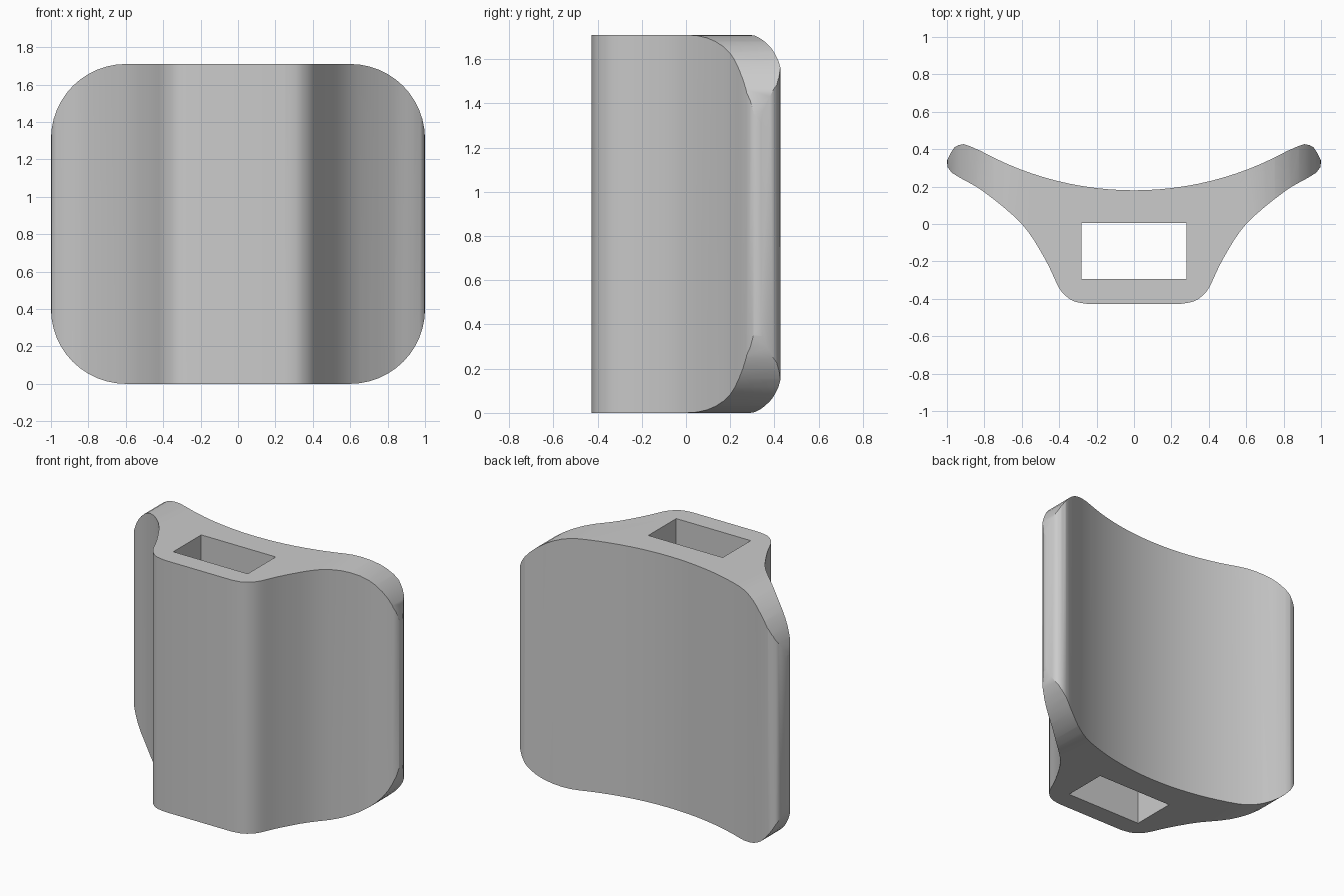
import bpy, bmesh, math
from mathutils import Vector

default = bpy.data.objects.get("Cube")
if default:
    bpy.data.objects.remove(default, do_unlink=True)

HEIGHT = 1.71
CORNER = 0.4

grey = bpy.data.materials.new("plain_grey")
grey.use_nodes = True
grey.diffuse_color = (0.6, 0.6, 0.6, 1)
grey.node_tree.nodes["Principled BSDF"].inputs["Base Color"].default_value = (0.6, 0.6, 0.6, 1)


def prism(name, outline, depth):
    """Extrude a closed outline of 3D points along a vector."""
    bm = bmesh.new()
    face = bm.faces.new([bm.verts.new(p) for p in outline])
    ext = bmesh.ops.extrude_face_region(bm, geom=[face])
    moved = [v for v in ext["geom"] if isinstance(v, bmesh.types.BMVert)]
    bmesh.ops.translate(bm, verts=moved, vec=depth)
    bmesh.ops.recalc_face_normals(bm, faces=bm.faces)
    mesh = bpy.data.meshes.new(name)
    bm.to_mesh(mesh)
    bm.free()
    mesh.materials.append(grey)
    obj = bpy.data.objects.new(name, mesh)
    bpy.context.collection.objects.link(obj)
    return obj


def smooth_path(points, steps=4):
    """Catmull-Rom curve through the points."""
    pts = [Vector(p) for p in points]
    pts = [2 * pts[0] - pts[1]] + pts + [2 * pts[-1] - pts[-2]]
    path = []
    for a, b, c, d in zip(pts, pts[1:], pts[2:], pts[3:]):
        for i in range(steps):
            t = i / steps
            path.append(0.5 * (2 * b + (c - a) * t + (2 * a - 5 * b + 4 * c - d) * t * t
                               + (3 * b - a - 3 * c + d) * t ** 3))
    return path + [pts[-2]]


# Half plan: shallow back arc, rounded wing tip, flared side, rounded front
R = 1.7
back = [Vector((x, 0.18 + R - math.sqrt(R * R - x * x)))
        for x in (0.82 * i / 12 for i in range(13))]
tip = [Vector(p) for p in ((0.88, 0.417), (0.91, 0.427), (0.94, 0.421), (0.96, 0.41),
                           (0.98, 0.38), (1.0, 0.34), (0.997, 0.305), (0.975, 0.275))]
side = smooth_path([(0.935, 0.25), (0.8, 0.17), (0.6, 0), (0.48, -0.18), (0.405, -0.335)])
front = smooth_path([(0.385, -0.365), (0.35, -0.397), (0.31, -0.417), (0.25, -0.427)], 2)
half = back + tip + side + front
plan = half + [Vector((-p.x, p.y)) for p in reversed(half[1:])]
body = prism("curved_body", [(p.x, p.y, 0) for p in plan], (0, 0, HEIGHT))

# Rounded front silhouette that trims the wing corners
silhouette = []
for k, (sx, sz) in enumerate(((1, 1), (-1, 1), (-1, -1), (1, -1))):
    for i in range(13):
        a = math.radians(90 * k + 7.5 * i)
        silhouette.append((sx * (1 - CORNER) + CORNER * math.cos(a), -1,
                           HEIGHT / 2 + sz * (HEIGHT / 2 - CORNER) + CORNER * math.sin(a)))
corner_trim = prism("corner_trim", silhouette, (0, 2, 0))

# Rectangular slot running through the full height
slot = prism("slot_cutter", [(-0.28, -0.295, -1), (0.28, -0.295, -1),
                             (0.28, 0.005, -1), (-0.28, 0.005, -1)], (0, 0, 4))

bpy.context.view_layer.objects.active = body
for cutter, operation in ((corner_trim, "INTERSECT"), (slot, "DIFFERENCE")):
    cutter.hide_render = True
    mod = body.modifiers.new(cutter.name, "BOOLEAN")
    mod.object = cutter
    mod.operation = operation
    mod.solver = "EXACT"
    bpy.ops.object.modifier_apply(modifier=mod.name)
    bpy.data.objects.remove(cutter, do_unlink=True)

# Smooth curves with crisp rims
bpy.ops.object.select_all(action="DESELECT")
body.select_set(True)
bpy.ops.object.shade_smooth_by_angle(angle=math.radians(35))
